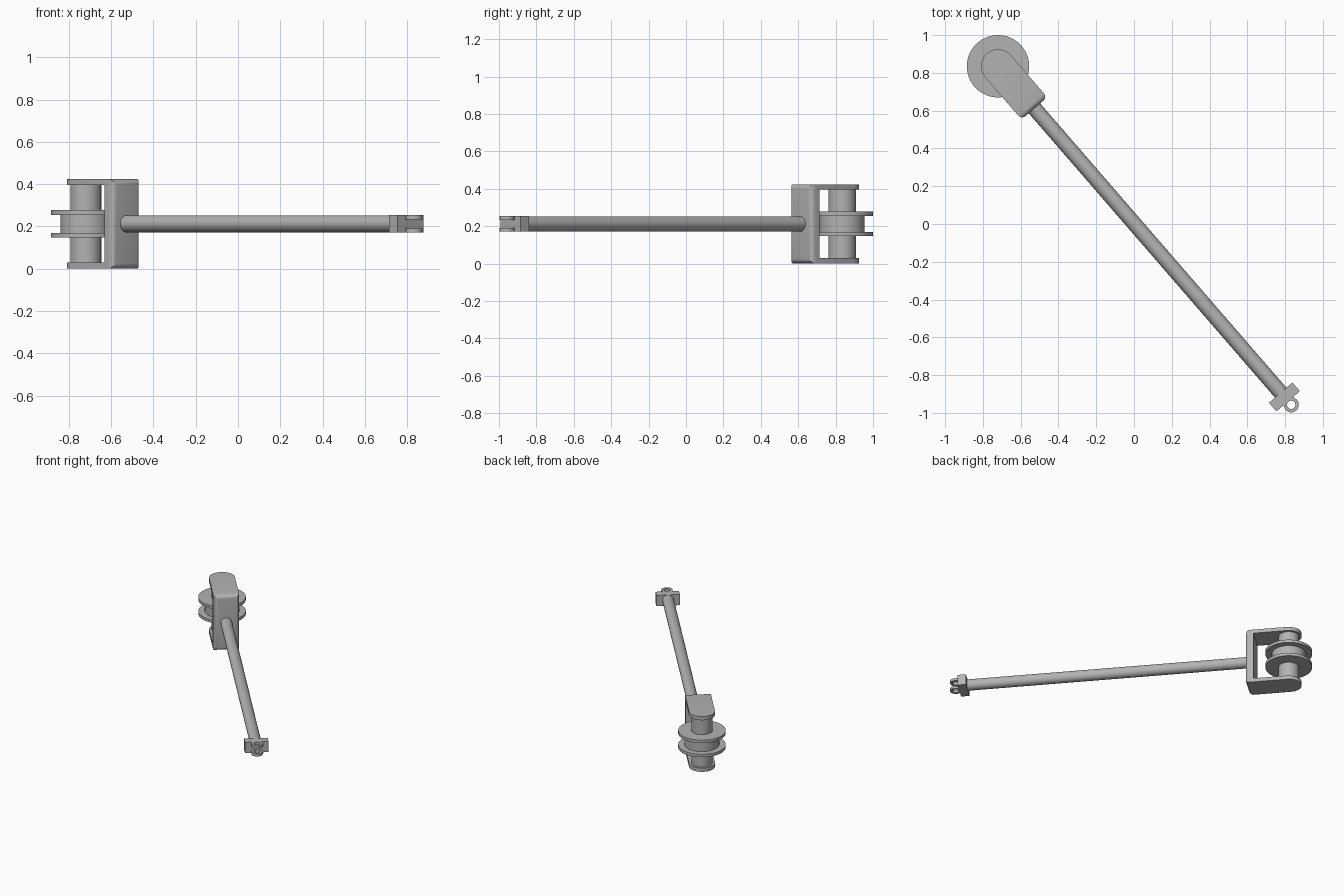
import bpy, bmesh, math
from mathutils import Matrix, Vector

cube = bpy.data.objects.get("Cube")
if cube:
    bpy.data.objects.remove(cube, do_unlink=True)

grey = bpy.data.materials.new("grey metal")
grey.use_nodes = True
GREY = (0.45, 0.45, 0.45, 1)
grey.diffuse_color = GREY
grey.node_tree.nodes["Principled BSDF"].inputs["Base Color"].default_value = GREY

# Local frame: origin on the wheel axle, x along the rod, z up from the middle
MID = 0.212
PLACE = Matrix.Translation((-0.72, 0.835, MID)) @ Matrix.Rotation(math.radians(-49.1), 4, 'Z')


def finish(name, bm, smooth=True):
    bmesh.ops.recalc_face_normals(bm, faces=bm.faces)
    bm.transform(PLACE)
    mesh = bpy.data.meshes.new(name)
    bm.to_mesh(mesh)
    bm.free()
    mesh.materials.append(grey)
    obj = bpy.data.objects.new(name, mesh)
    bpy.context.collection.objects.link(obj)
    if smooth:
        shade(obj)
    return obj


def shade(obj):
    bpy.ops.object.select_all(action='DESELECT')
    obj.select_set(True)
    bpy.context.view_layer.objects.active = obj
    bpy.ops.object.shade_smooth_by_angle(angle=math.radians(35))


def box(bm, x0, x1, half_w, z0, z1):
    m = Matrix.Translation(((x0 + x1) / 2, 0, (z0 + z1) / 2))
    m = m @ Matrix.Diagonal((x1 - x0, 2 * half_w, z1 - z0, 1))
    bmesh.ops.create_cube(bm, size=1, matrix=m)


def lathe(name, profile, steps=64):
    """Spin (radius, height) points about the axle."""
    bm = bmesh.new()
    verts = [bm.verts.new((r, 0, z)) for r, z in profile]
    edges = [bm.edges.new(p) for p in zip(verts, verts[1:])]
    bmesh.ops.spin(bm, geom=verts + edges, cent=(0, 0, 0), axis=(0, 0, 1),
                   angle=math.tau, steps=steps, use_duplicate=False)
    bmesh.ops.remove_doubles(bm, verts=bm.verts, dist=0.0001)
    return finish(name, bm)


def extrude_outline(bm, points, z0, z1):
    face = bm.faces.new([bm.verts.new((x, y, z0)) for x, y in points])
    new = bmesh.ops.extrude_face_region(bm, geom=[face])["geom"]
    bmesh.ops.translate(bm, vec=(0, 0, z1 - z0),
                        verts=[v for v in new if isinstance(v, bmesh.types.BMVert)])


# Fork: rounded-nose block with softened rear edges, hollowed to leave two arms
ARM_R, REAR, WALL, ARM_T = 0.09, 0.295, 0.238, 0.029
arc = [math.pi / 2 + math.pi * i / 24 for i in range(25)]
outline = [(ARM_R * math.cos(a), ARM_R * math.sin(a)) for a in arc]
outline += [(REAR, -ARM_R), (REAR, ARM_R)]
bm = bmesh.new()
extrude_outline(bm, outline, -MID, MID)
rear_edges = [e for e in bm.edges if all(v.co.x > REAR - 0.001 for v in e.verts)]
bmesh.ops.bevel(bm, geom=rear_edges, offset=0.028, segments=5, profile=0.5,
                affect='EDGES')
fork = finish("fork", bm, smooth=False)

bm = bmesh.new()
box(bm, -0.3, WALL, 0.2, -MID + ARM_T, MID - ARM_T)
cutter = finish("fork_cutter", bm, smooth=False)
cut = fork.modifiers.new("hollow", 'BOOLEAN')
cut.operation, cut.solver, cut.object = 'DIFFERENCE', 'EXACT', cutter
bpy.ops.object.select_all(action='DESELECT')
fork.select_set(True)
bpy.context.view_layer.objects.active = fork
bpy.ops.object.modifier_apply(modifier=cut.name)
bpy.data.objects.remove(cutter, do_unlink=True)
shade(fork)

# Axle and flanged wheel
AXLE_R, HUB_R, FLANGE_R, IN, OUT = 0.073, 0.12, 0.165, 0.043, 0.065
top = MID - ARM_T + 0.002
lathe("axle", [(AXLE_R, -top), (AXLE_R, top)])
lathe("flanged_wheel", [(AXLE_R, -OUT), (FLANGE_R, -OUT), (FLANGE_R, -IN), (HUB_R, -IN),
                        (HUB_R, IN), (FLANGE_R, IN), (FLANGE_R, OUT), (AXLE_R, OUT)])

# Long rod
ROD_R, START, END = 0.04, REAR - 0.01, 2.29
bm = bmesh.new()
bmesh.ops.create_cone(bm, cap_ends=True, segments=32, radius1=ROD_R, radius2=ROD_R,
                      depth=END - START,
                      matrix=Matrix.Translation(((START + END) / 2, 0, 0))
                      @ Matrix.Rotation(math.pi / 2, 4, 'Y'))
finish("rod", bm)

# End block across the rod tip
bm = bmesh.new()
box(bm, 2.286, 2.346, 0.082, -0.041, 0.041)
finish("end_block", bm, smooth=False)

# Pair of eyelets beyond the end block
for side, z0, z1 in (("upper", 0.021, 0.041), ("lower", -0.041, -0.021)):
    bm = bmesh.new()
    n, rings = 32, []
    for z in (z0, z1):
        for r in (0.04, 0.022):
            rings.append([bm.verts.new((2.371 + r * math.cos(math.tau * i / n),
                                        r * math.sin(math.tau * i / n), z)) for i in range(n)])
    for a, b in ((0, 1), (1, 3), (3, 2), (2, 0)):
        for i in range(n):
            j = (i + 1) % n
            bm.faces.new((rings[a][i], rings[a][j], rings[b][j], rings[b][i]))
    finish(side + "_eyelet", bm)
